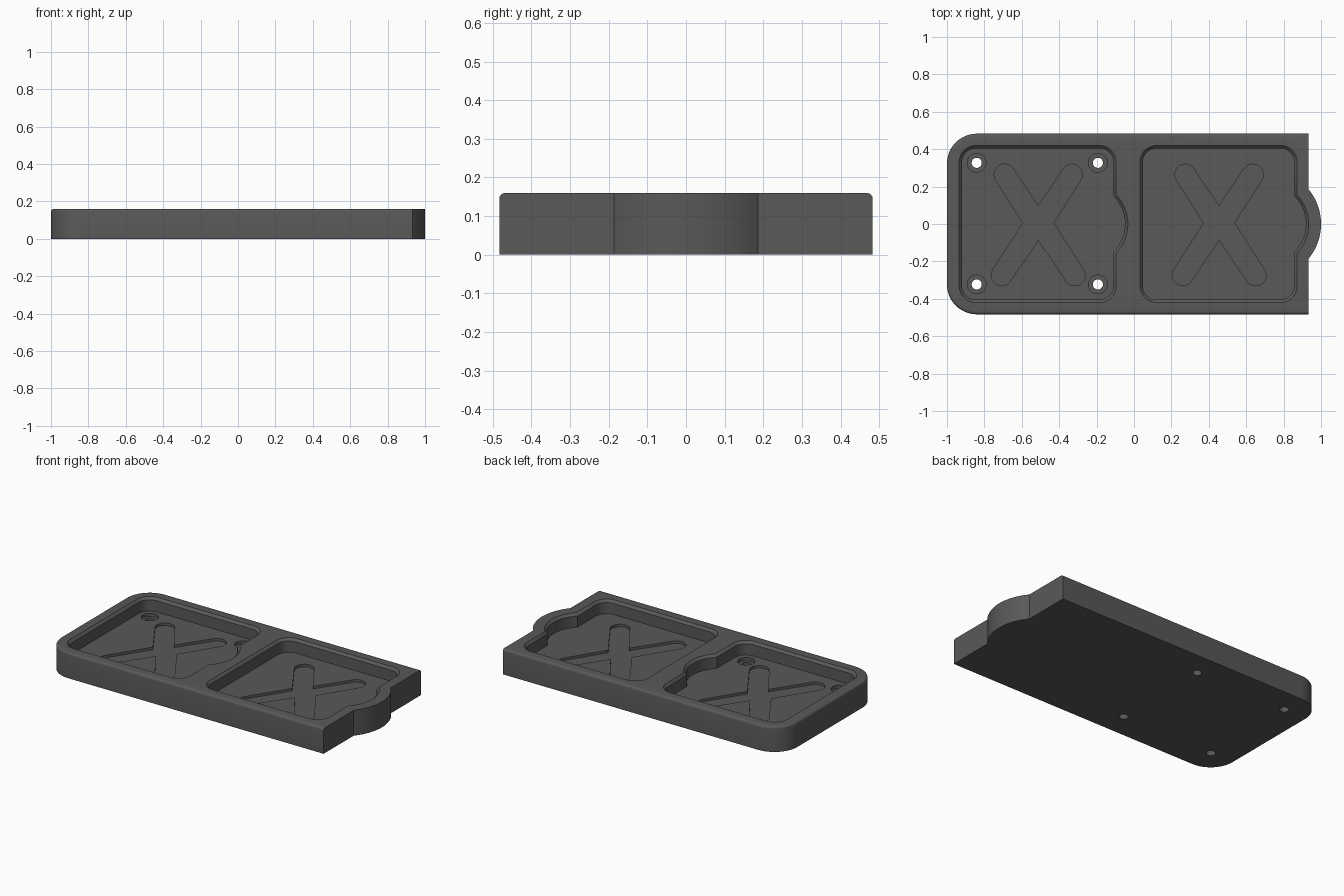
import bpy, bmesh, math

if "Cube" in bpy.data.objects:
    bpy.data.objects.remove(bpy.data.objects["Cube"])

H = 0.16        # overall height
FLOOR = 0.075   # pocket floor height
PITCH = 0.967   # distance between the two pockets

mat = bpy.data.materials.new("dark grey")
mat.diffuse_color = (0.1, 0.1, 0.1, 1)
mat.use_nodes = True
mat.node_tree.nodes["Principled BSDF"].inputs["Base Color"].default_value = mat.diffuse_color


def arc(cx, cy, r, a0, a1, n=12):
    """Points on an arc, angles in degrees, counter-clockwise."""
    return [(cx + r * math.cos(math.radians(a0 + (a1 - a0) * i / n)),
             cy + r * math.sin(math.radians(a0 + (a1 - a0) * i / n))) for i in range(n + 1)]


def tray_outline(x0, x1, y, r_left, r_right, bulge_x, bulge_r):
    """Rounded rectangle with a round bulge in the middle of its right side."""
    def corner(cx, sy, r, x_dir, a):
        if r == 0:
            return [(cx, sy * y)]
        return arc(cx + x_dir * r, sy * (y - r), r, a, a + 90)
    a = math.degrees(math.acos((x1 - bulge_x) / bulge_r))
    return (corner(x0, -1, r_left, 1, 180) + corner(x1, -1, r_right, -1, 270)
            + arc(bulge_x, 0, bulge_r, -a, a, 28)
            + corner(x1, 1, r_right, -1, 0) + corner(x0, 1, r_left, 1, 90))


def loft(name, layers):
    """Solid through a stack of (outline, height) layers."""
    bm = bmesh.new()
    rings = [[bm.verts.new((x, y, z)) for x, y in pts] for pts, z in layers]
    n = len(rings[0])
    for lo, hi in zip(rings, rings[1:]):
        for i in range(n):
            j = (i + 1) % n
            bm.faces.new((lo[i], lo[j], hi[j], hi[i]))
    bm.faces.new(rings[0][::-1])
    bm.faces.new(rings[-1])
    bmesh.ops.remove_doubles(bm, verts=bm.verts, dist=1e-5)
    bmesh.ops.recalc_face_normals(bm, faces=bm.faces)
    me = bpy.data.meshes.new(name)
    bm.to_mesh(me)
    bm.free()
    me.materials.append(mat)
    ob = bpy.data.objects.new(name, me)
    bpy.context.collection.objects.link(ob)
    return ob


# Main block: rounded top edge on the left, front and back, square right end
def block_outline(d):
    return tray_outline(-1 + d, 0.933, 0.483 - d, 0.16 - d, 0, 0.709, 0.291)


R = 0.015
layers = [(block_outline(0), 0)]
for k in range(5):
    t = math.radians(90 * k / 4)
    layers.append((block_outline(R * (1 - math.cos(t))), H - R + R * math.sin(t)))
tray = loft("tray_block", layers)


# Pockets with a chamfered rim
def pocket_outline(d, dx):
    return tray_outline(-0.935 + d + dx, -0.095 - d + dx, 0.42 - d, 0.09 - d, 0.09 - d,
                        0.709 - PITCH + dx, 0.225 - d)


# Cross-shaped recess with round arm ends
def cross_outline(cx):
    def end(x, y, a):
        return arc(cx + x, y, 0.056, a - 85, a + 85)
    return ([(cx + 0.082, 0.005)] + end(0.18, 0.264, 55) + [(cx, 0.095)] + end(-0.18, 0.264, 125)
            + [(cx - 0.082, 0.005)] + end(-0.195, -0.274, 235) + [(cx, -0.085)]
            + end(0.195, -0.274, 305))


cutters = []
for i in range(2):
    dx = PITCH * i
    inner, outer = pocket_outline(0.015, dx), pocket_outline(0, dx)
    cutters.append(loft("pocket_cutter", [(inner, FLOOR), (inner, H - 0.015),
                                          (outer, H), (outer, H + 0.05)]))
    cross = cross_outline(-0.512 + dx)
    cutters.append(loft("cross_cutter", [(cross, FLOOR - 0.016), (cross, H - 0.02)]))

# Counterbored screw holes in the left pocket
for x in (-0.841, -0.193):
    for y in (-0.323, 0.327):
        wide = arc(x, y, 0.05, 0, 352.5, 47)
        thin = arc(x, y, 0.027, 0, 352.5, 47)
        cutters.append(loft("counterbore_cutter", [(wide, FLOOR - 0.02), (wide, H - 0.03)]))
        cutters.append(loft("hole_cutter", [(thin, -0.05), (thin, H - 0.035)]))

# Cut everything out of the block
bpy.context.view_layer.objects.active = tray
tray.select_set(True)
for c in cutters:
    c.hide_render = True
    m = tray.modifiers.new("cut", 'BOOLEAN')
    m.operation = 'DIFFERENCE'
    m.solver = 'EXACT'
    m.object = c
    bpy.ops.object.modifier_apply(modifier=m.name)
for c in cutters:
    bpy.data.objects.remove(c, do_unlink=True)

bpy.ops.object.shade_smooth_by_angle(angle=math.radians(30))
